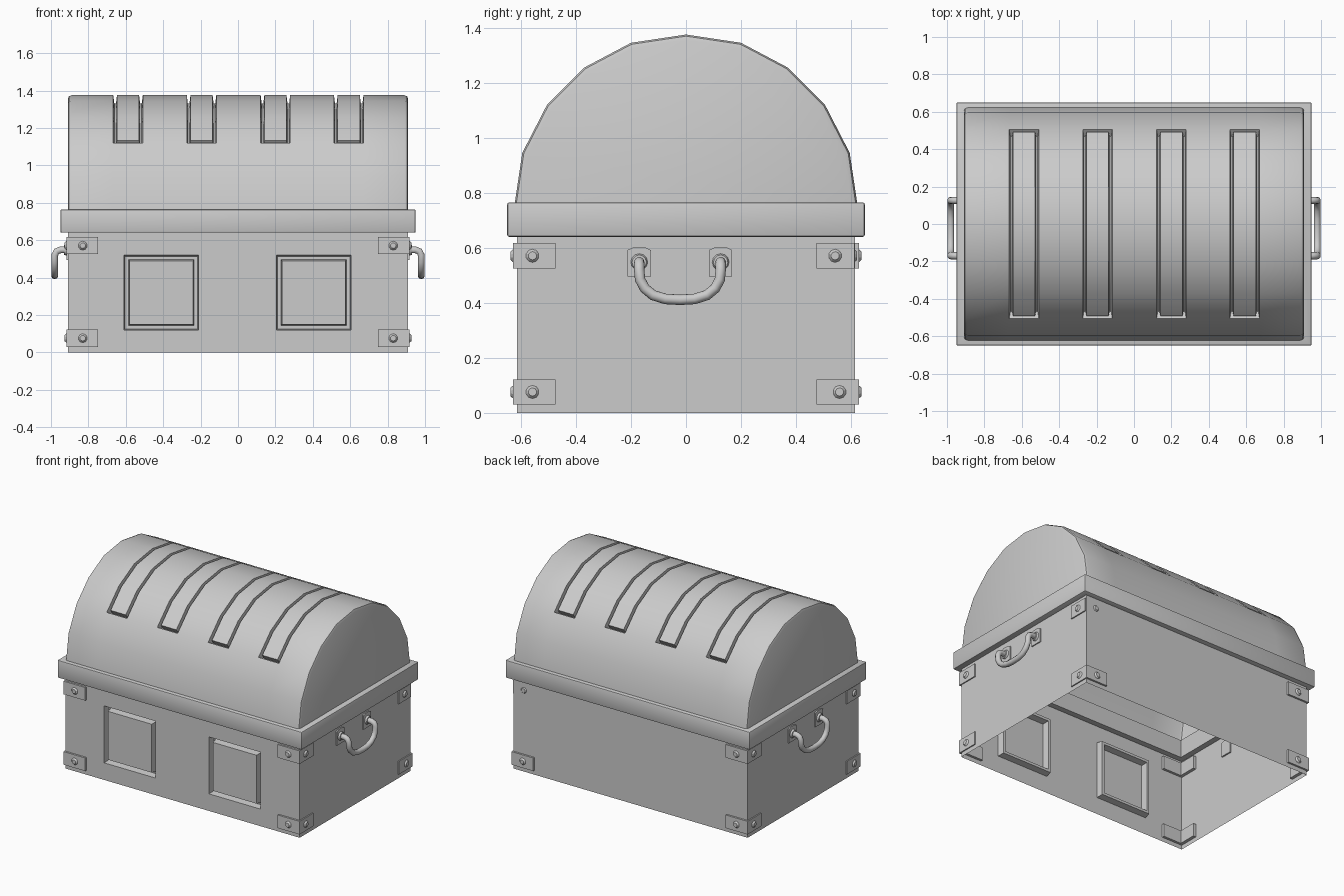
import bpy, bmesh
from mathutils import Vector, Matrix

if "Cube" in bpy.data.objects:
    bpy.data.objects.remove(bpy.data.objects["Cube"])


def finish(name, bm, angle=0.6):
    bmesh.ops.recalc_face_normals(bm, faces=bm.faces[:])
    me = bpy.data.meshes.new(name)
    bm.to_mesh(me)
    bm.free()
    ob = bpy.data.objects.new(name, me)
    bpy.context.collection.objects.link(ob)
    smooth(ob, angle)
    return ob


def smooth(ob, angle=0.6):
    bpy.ops.object.select_all(action='DESELECT')
    ob.select_set(True)
    bpy.context.view_layer.objects.active = ob
    bpy.ops.object.shade_smooth_by_angle(angle=angle)


def groove(bm, faces, width, depth):
    # sunken outline channel around a patch of faces
    for t, d in ((0.006, -depth), (width, 0), (0.006, depth)):
        bmesh.ops.inset_region(bm, faces=faces, thickness=t, depth=d,
                               use_even_offset=True, use_boundary=True)


def prism(bm, pts, vec):
    f = bm.faces.new([bm.verts.new(p) for p in pts])
    r = bmesh.ops.extrude_face_region(bm, geom=[f])
    bmesh.ops.translate(bm, vec=vec, verts=[v for v in r['geom'] if isinstance(v, bmesh.types.BMVert)])


def stud(bm, pos, normal, r1, r2, h, seg=10):
    n = Vector(normal)
    rot = n.to_track_quat('Z', 'Y').to_matrix().to_4x4()
    bmesh.ops.create_cone(bm, cap_ends=True, segments=seg, radius1=r1, radius2=r2, depth=h,
                          matrix=Matrix.Translation(Vector(pos) + n * h / 2) @ rot)


# hollow body, open top and bottom, with two grooved front panels
X, Y = 0.91, 0.615
bm = bmesh.new()
bmesh.ops.create_cube(bm, size=1, matrix=Matrix.Translation((0, 0, 0.32)) @ Matrix.Diagonal((2 * X, 2 * Y, 0.64, 1)))
bmesh.ops.delete(bm, geom=[f for f in bm.faces if abs(f.normal.z) > 0.5], context='FACES_ONLY')
cuts = [((x, 0, 0), (1, 0, 0)) for x in (-0.61, -0.21, 0.205, 0.605)] + [((0, 0, z), (0, 0, 1)) for z in (0.12, 0.52)]
for co, no in cuts:
    bmesh.ops.bisect_plane(bm, geom=bm.verts[:] + bm.edges[:] + bm.faces[:], plane_co=co, plane_no=no)
for cx in (-0.41, 0.405):
    fs = [f for f in bm.faces if (f.calc_center_median() - Vector((cx, -Y, 0.32))).length < 0.03]
    groove(bm, fs, 0.018, 0.045)
finish("body", bm, 0.5)

# rim band: rectangular ring
bm = bmesh.new()
rings = []
for sx, sy, z in ((0.95, 0.65, 0.64), (0.95, 0.65, 0.765), (0.87, 0.575, 0.765), (0.87, 0.575, 0.64)):
    rings.append([bm.verts.new((a * sx, b * sy, z)) for a, b in ((-1, -1), (1, -1), (1, 1), (-1, 1))])
for i in range(4):
    for j in range(4):
        a, b, k = rings[i], rings[(i + 1) % 4], (j + 1) % 4
        bm.faces.new((a[j], a[k], b[k], b[j]))
outer = [e for e in bm.edges if all(abs(v.co.x) > 0.94 for v in e.verts)]
bmesh.ops.bevel(bm, geom=outer, offset=0.008, segments=2, profile=0.5, affect='EDGES')
finish("rim_band", bm)

# domed lid shell with four grooved straps and rounded ends
half = [(-0.622, 0.765), (-0.595, 0.945), (-0.505, 1.12), (-0.37, 1.255), (-0.2, 1.345)]
prof = half + [(0, 1.375)] + [(-y, z) for y, z in reversed(half)]
straps = (-0.588, -0.195, 0.2, 0.592)
xs = [-X] + [c + s for c in straps for s in (-0.079, 0.079)] + [X]
bm = bmesh.new()
cols = [[bm.verts.new((x, y, z)) for y, z in prof] for x in xs]
for a, b in zip(cols, cols[1:]):
    for j in range(len(prof) - 1):
        bm.faces.new((a[j], b[j], b[j + 1], a[j + 1]))
bm.faces.new(cols[0])
bm.faces.new(cols[-1])
bmesh.ops.recalc_face_normals(bm, faces=bm.faces[:])
bm.normal_update()
if max(bm.faces, key=lambda f: f.calc_center_median().z).normal.z < 0:
    bmesh.ops.reverse_faces(bm, faces=bm.faces[:])
for c in straps:
    fs = [f for f in bm.faces if abs(f.calc_center_median().x - c) < 0.01 and f.calc_center_median().z > 1.13]
    groove(bm, fs, 0.008, 0.045)
ends = [e for e in bm.edges if len(e.link_faces) == 2 and all(abs(v.co.x) > X - 1e-4 for v in e.verts)
        and e.verts[0].co.x * e.verts[1].co.x > 0]
bmesh.ops.bevel(bm, geom=ends, offset=0.02, segments=2, profile=0.5, affect='EDGES')
finish("lid", bm, 0.7)

# corner brackets with rivets; the upper back right one sits slightly further in
for sx in (-1, 1):
    for sy in (-1, 1):
        for z0, level in ((0.03, "lower"), (0.525, "upper")):
            bm = bmesh.new()
            ox, oy, t = 0.918, 0.628, 0.03
            if sx > 0 and sy > 0 and level == "upper":
                oy = 0.612
            L = [(ox, oy), (ox, 0.475), (ox - t, 0.475), (ox - t, oy - t), (0.748, oy - t), (0.748, oy)]
            prism(bm, [(sx * x, sy * y, z0) for x, y in L], (0, 0, 0.092))
            stud(bm, (sx * 0.83, sy * oy, z0 + 0.046), (0, sy, 0), 0.024, 0.015, 0.01)
            stud(bm, (sx * ox, sy * (oy - 0.07), z0 + 0.046), (sx, 0, 0), 0.024, 0.015, 0.01)
            finish(f"{level}_corner_bracket", bm, 0.3)

# side handles: mounting plates, collars and bent bar
CY, R = -0.022, 0.148
for sx in (-1, 1):
    bm = bmesh.new()
    for s in (-1, 1):
        cy = CY + s * R
        out = [(-0.042, 0.495), (0.042, 0.495), (0.042, 0.592), (0.02, 0.602), (-0.02, 0.602), (-0.042, 0.592)]
        prism(bm, [(sx * 0.9, cy + y, z) for y, z in out], (sx * 0.018, 0, 0))
        stud(bm, (sx * 0.915, cy, 0.548), (sx, 0, 0), 0.032, 0.026, 0.015, 12)
    finish("handle_mounts", bm, 0.5)

    side = [(0.91, R, 0.548), (0.95, R, 0.548), (0.97, R, 0.54), (0.98, R, 0.52), (0.98, R - 0.003, 0.485),
            (0.98, R - 0.02, 0.453), (0.98, R - 0.05, 0.428), (0.98, R - 0.095, 0.414)]
    path = [(x, -y, z) for x, y, z in side] + [(0.98, 0, 0.411)] + side[::-1]
    cu = bpy.data.curves.new("handle", 'CURVE')
    cu.dimensions = '3D'
    cu.bevel_depth = 0.019
    cu.bevel_resolution = 3
    cu.use_fill_caps = True
    sp = cu.splines.new('POLY')
    sp.points.add(len(path) - 1)
    for p, (x, y, z) in zip(sp.points, path):
        p.co = (sx * x, y + CY, z, 1)
    ob = bpy.data.objects.new("handle", cu)
    bpy.context.collection.objects.link(ob)
    bpy.ops.object.select_all(action='DESELECT')
    ob.select_set(True)
    bpy.context.view_layer.objects.active = ob
    bpy.ops.object.convert(target='MESH')
    smooth(bpy.context.view_layer.objects.active, 0.9)
